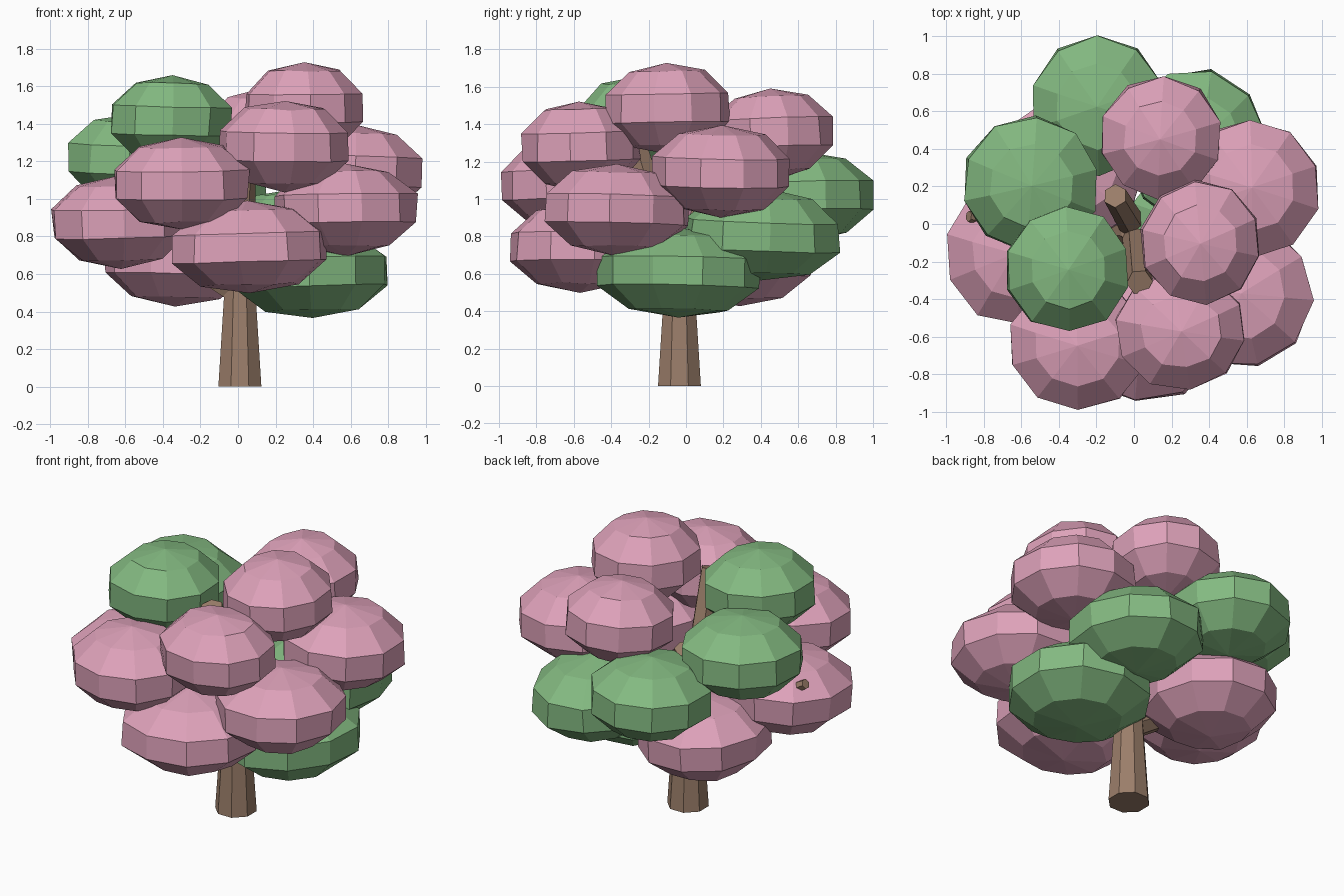
import bpy, bmesh, math, random
from mathutils import Vector, Matrix, Euler

cube = bpy.data.objects.get("Cube")
if cube:
    bpy.data.objects.remove(cube, do_unlink=True)
random.seed(4)


def make_material(name, color):
    mat = bpy.data.materials.new(name)
    mat.use_nodes = True
    mat.diffuse_color = (*color, 1)
    mat.node_tree.nodes["Principled BSDF"].inputs["Base Color"].default_value = (*color, 1)
    return mat


pink = make_material("blossom pink", (0.73, 0.36, 0.49))
green = make_material("leaf green", (0.23, 0.49, 0.22))
bark = make_material("bark brown", (0.33, 0.21, 0.145))


def add_object(name, bm, mat):
    mesh = bpy.data.meshes.new(name)
    bm.to_mesh(mesh)
    bm.free()
    mesh.materials.append(mat)
    obj = bpy.data.objects.new(name, mesh)
    bpy.context.collection.objects.link(obj)


def add_limb(name, start, end, r_start, r_end, sides):
    """Tapered flat-sided limb between two points."""
    start, end = Vector(start), Vector(end)
    axis = end - start
    turn = axis.to_track_quat("Z", "Y").to_matrix().to_4x4()
    spin = Matrix.Rotation(math.pi / sides, 4, "Z")
    bm = bmesh.new()
    bmesh.ops.create_cone(bm, cap_ends=True, segments=sides, radius1=r_start, radius2=r_end,
                          depth=axis.length,
                          matrix=Matrix.Translation((start + end) / 2) @ turn @ spin)
    add_object(name, bm, bark)


def add_clump(name, center, rx, ry, mat):
    """Flattened faceted ball of foliage, slightly tilted and uneven."""
    tilt = Euler([random.uniform(-0.04, 0.04) for _ in "xy"] + [0]).to_matrix().to_4x4()
    spin = Matrix.Rotation(random.uniform(0, math.tau), 4, "Z")
    bm = bmesh.new()
    bmesh.ops.create_uvsphere(bm, u_segments=10, v_segments=5, radius=1)
    for v in bm.verts:
        v.co *= random.uniform(0.97, 1.02)
    # The widest ring of a five-band ball sits inside its radius
    widest = math.cos(math.pi / 10)
    bm.transform(Matrix.Translation(center) @ tilt
                 @ Matrix.Diagonal((rx / widest, ry / widest, 0.246, 1)) @ spin)
    add_object(name, bm, mat)


# Trunk and the three branches that poke out of the foliage
base = Vector((0.01, -0.035, 0))
fork = base + Vector((0, 0, 0.5))
add_limb("trunk", base, base + Vector((0, 0, 0.62)), 0.124, 0.082, 8)
add_limb("front_branch", fork, (0.03, -0.31, 1.41), 0.075, 0.07, 6)
add_limb("back_branch", fork, (-0.1, 0.15, 1.1), 0.075, 0.065, 6)
add_limb("side_branch", fork, (-0.88, 0.04, 1.04), 0.075, 0.03, 6)

# Foliage clumps climbing in a spiral, lowest first: x, y, half width, half depth
clumps = [
    (0.39, -0.035, 0.42, 0.435), (-0.33, 0.29, 0.385, 0.4), (0.055, -0.565, 0.425, 0.385),
    (0.33, 0.41, 0.38, 0.42), (-0.63, -0.15, 0.37, 0.39), (0.575, -0.375, 0.38, 0.395),
    (-0.19, 0.63, 0.36, 0.37), (-0.3, -0.64, 0.375, 0.355), (0.62, 0.19, 0.37, 0.37),
    (-0.55, 0.21, 0.365, 0.36), (0.25, -0.565, 0.35, 0.32), (0.145, 0.46, 0.325, 0.325),
    (-0.355, -0.24, 0.335, 0.335), (0.355, -0.1, 0.325, 0.33),
]
for i, (x, y, rx, ry) in enumerate(clumps):
    leafy = i % 3 == 0
    z = 0.605 + 0.88 * i / (len(clumps) - 1)
    add_clump(f"{'leaf' if leafy else 'blossom'}_clump_{i + 1}", (x, y, z), rx, ry,
              green if leafy else pink)
